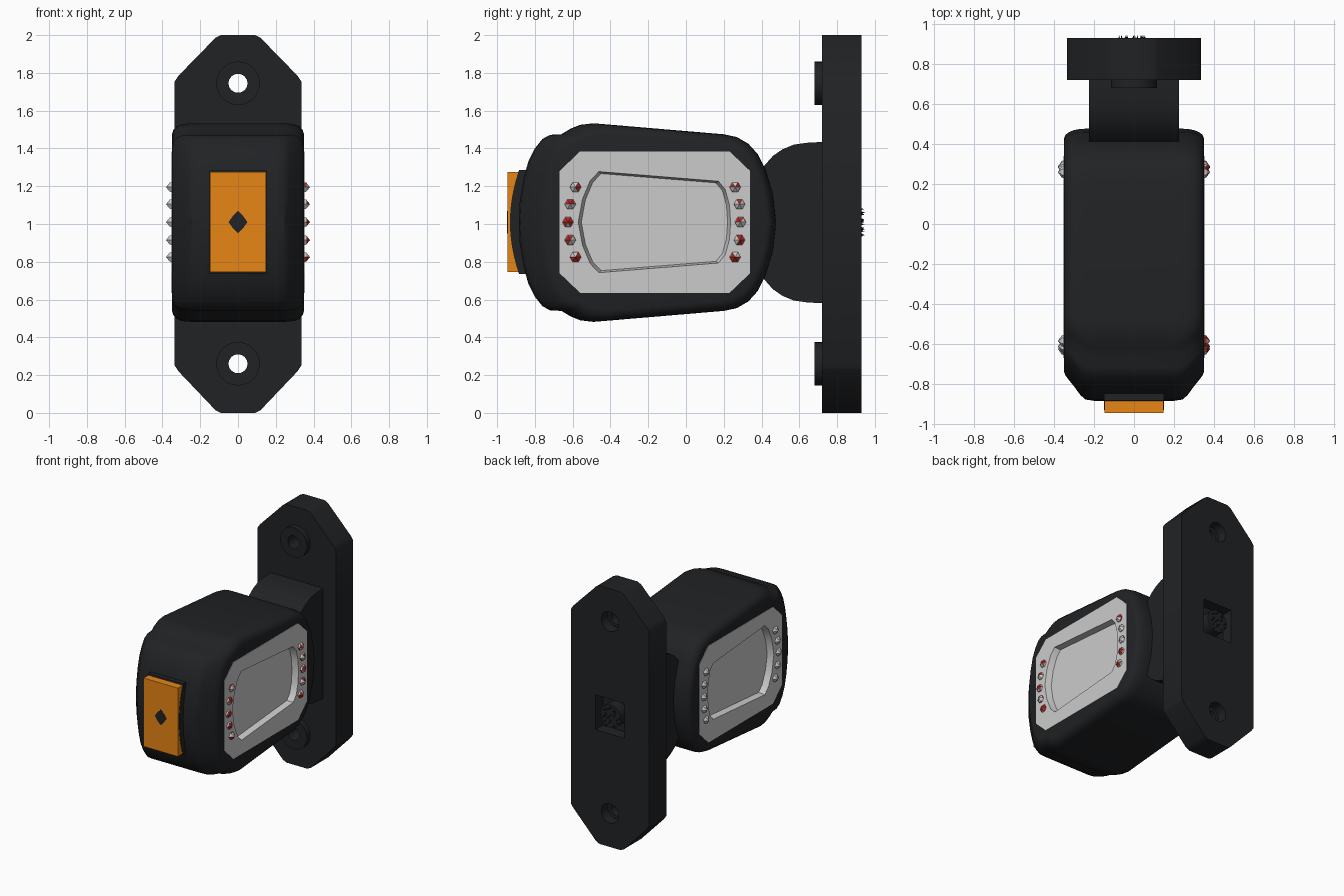
import bpy, bmesh, math, random
from mathutils import Vector

if "Cube" in bpy.data.objects:
    bpy.data.objects.remove(bpy.data.objects["Cube"])

random.seed(3)


def material(name, rgb):
    m = bpy.data.materials.new(name)
    m.diffuse_color = (*rgb, 1)
    m.use_nodes = True
    m.node_tree.nodes["Principled BSDF"].inputs["Base Color"].default_value = m.diffuse_color
    return m


BLACK = material("black_plastic", (0.015, 0.016, 0.018))
ORANGE = material("amber_lens", (0.8, 0.24, 0.008))
RED = material("red_lens", (0.45, 0.02, 0.015))
WHITE = material("clear_lens", (0.75, 0.75, 0.75))


def finish(bm, name, mats=(), angle=35):
    bmesh.ops.recalc_face_normals(bm, faces=bm.faces)
    me = bpy.data.meshes.new(name)
    bm.to_mesh(me)
    bm.free()
    for m in mats:
        me.materials.append(m)
    ob = bpy.data.objects.new(name, me)
    bpy.context.collection.objects.link(ob)
    smooth(ob, angle)
    return ob


def smooth(ob, angle=35):
    bpy.ops.object.select_all(action='DESELECT')
    ob.select_set(True)
    bpy.context.view_layer.objects.active = ob
    bpy.ops.object.shade_smooth_by_angle(angle=math.radians(angle))


def loft(bm, rings):
    """Skin equal-length rings of points and cap both ends."""
    vs = [[bm.verts.new(p) for p in r] for r in rings]
    n = len(vs[0])
    for a, b in zip(vs, vs[1:]):
        for i in range(n):
            bm.faces.new((a[i], a[(i + 1) % n], b[(i + 1) % n], b[i]))
    bm.faces.new(vs[0])
    bm.faces.new(vs[-1])


def prism(name, pts, axis, a, b, mats=(), bevel=0, pick=lambda v: True, grow=1.0):
    """Extrude a profile along x (points are y,z) or y (points are x,z)."""
    cx = sum(p[0] for p in pts) / len(pts)
    cz = sum(p[1] for p in pts) / len(pts)
    rings = []
    for d, k in ((a, 1.0), (b, grow)):
        q = [(cx + (u - cx) * k, cz + (v - cz) * k) for u, v in pts]
        rings.append([(d, u, v) if axis == 'x' else (u, d, v) for u, v in q])
    bm = bmesh.new()
    loft(bm, rings)
    if bevel:
        edges = [e for e in bm.edges if all(pick(v.co) for v in e.verts)
                 and (len(e.link_faces) == 2 and e.calc_face_angle() > 0.6)]
        bmesh.ops.bevel(bm, geom=edges, offset=bevel, segments=3, profile=0.5, affect='EDGES')
    return finish(bm, name, mats)


def circle(cx, cz, r, n=32):
    return [(cx + r * math.cos(2 * math.pi * i / n), cz + r * math.sin(2 * math.pi * i / n))
            for i in range(n)]


def rect(w, z0, z1):
    return [(-w, z0), (w, z0), (w, z1), (-w, z1)]


def cut(ob, cutters):
    for c in cutters:
        c.hide_render = True
        bpy.context.view_layer.objects.active = ob
        m = ob.modifiers.new("cut", 'BOOLEAN')
        m.operation, m.solver, m.object = 'DIFFERENCE', 'EXACT', c
        # keep the edge-smoothing modifier (if any) after the cut
        bpy.ops.object.modifier_move_to_index(modifier=m.name, index=0)
        bpy.ops.object.modifier_apply(modifier=m.name)
        bpy.data.objects.remove(c, do_unlink=True)
    smooth(ob)


# Mounting plate with screw holes, counterbores and cable recess
half = [(0.335, 0.25), (0.335, 1.755), (0.315, 1.785), (0.12, 1.985), (0.09, 2.0)]
outline = [(0.09, 0.0), (0.12, 0.015), (0.315, 0.22)] + half
outline += [(-x, z) for x, z in reversed(outline)]
plate = prism("mounting_plate", outline, 'y', 0.72, 0.93, [BLACK], 0.025, lambda v: v.y < 0.8)
cutters = [prism("recess_cutter", rect(0.125, 0.875, 1.145), 'y', 0.84, 1.0)]
for z in (0.26, 1.745):
    cutters.append(prism("hole_cutter", circle(0, z, 0.05), 'y', 0.6, 1.0))
    cutters.append(prism("bore_cutter", circle(0, z, 0.075), 'y', 0.85, 1.0))
cut(plate, cutters)

# Raised screw bosses
for z in (0.26, 1.745):
    boss = prism("screw_boss", circle(0, z, 0.115), 'y', 0.68, 0.73, [BLACK])
    cut(boss, [prism("hole_cutter", circle(0, z, 0.05), 'y', 0.6, 1.0)])

# Cable stub with fine wire strands in the rear recess
prism("cable_stub", circle(0, 1.01, 0.088), 'y', 0.83, 0.925, [BLACK])
bm = bmesh.new()
for i in range(20):
    r, t = 0.08 * math.sqrt(random.random()), i * 2.4
    x, z = r * math.cos(t), 1.01 + r * math.sin(t)
    base = [bm.verts.new((px, 0.92, pz)) for px, pz in circle(x, z, 0.007, 5)]
    tip = bm.verts.new((x, 0.945, z))
    for j in range(5):
        bm.faces.new((base[j], base[(j + 1) % 5], tip))
finish(bm, "wire_strands", [BLACK])

# Neck between plate and lamp housing
top = [(0.36, 1.24), (0.42, 1.315), (0.46, 1.36), (0.51, 1.395), (0.57, 1.42), (0.64, 1.43), (0.73, 1.435)]
neck = top + [(y, 2.02 - z - 0.005) for y, z in reversed(top)]
prism("neck", neck, 'x', -0.226, 0.226, [BLACK], 0.03, lambda v: abs(v.x) > 0.2 and v.y < 0.72)

# Lamp housing: side profile lofted across x with rounded, tapering flanks
upper = [(-0.885, 1.01), (-0.88, 1.12), (-0.86, 1.24), (-0.835, 1.33), (-0.80, 1.40), (-0.76, 1.45),
         (-0.72, 1.472), (-0.66, 1.475), (-0.61, 1.505), (-0.56, 1.525), (-0.49, 1.533), (0.2, 1.475),
         (0.27, 1.46), (0.33, 1.425), (0.38, 1.37), (0.42, 1.29), (0.46, 1.16), (0.477, 1.01)]
profile = upper + [(y, 2.015 - z) for y, z in reversed(upper[1:-1])]
# |x|, front scale, back scale, height scale
layers = [(0.20, 1, 1, 1), (0.245, 0.99, 1, 1), (0.27, 0.955, 0.998, 0.998), (0.30, 0.895, 0.99, 0.99),
          (0.325, 0.85, 0.975, 0.97), (0.343, 0.815, 0.955, 0.93), (0.35, 0.79, 0.93, 0.885)]
rings = []
for sx, ls in ((-1, layers[::-1]), (1, layers)):
    for x, f, b, h in ls:
        rings.append([(sx * x, -0.2 + (y + 0.2) * (f if y < -0.2 else b), 1.008 + (z - 1.008) * h)
                      for y, z in profile])
bm = bmesh.new()
loft(bm, rings)
housing = finish(bm, "lamp_housing", [BLACK])

# Side bezels, recessed side lenses and faceted LEDs on both flanks
bezel_pts = [(-0.67, 0.74), (-0.56, 0.635), (0.23, 0.635), (0.34, 0.74),
             (0.34, 1.28), (0.23, 1.385), (-0.56, 1.385), (-0.67, 1.28)]
lens_top = [(0.228, 1.01), (0.222, 1.1), (0.2, 1.18), (0.165, 1.222), (-0.455, 1.272),
            (-0.5, 1.225), (-0.54, 1.13), (-0.562, 1.01)]
lens_pts = lens_top + [(y, 2.02 - z) for y, z in reversed(lens_top[1:-1])]
leds = [(y + dy, 1.01 + dz) for y, d in ((-0.625, 1), (0.288, -1))
        for dy, dz in ((0.04 * d if d > 0 else -0.028, 0.185), (0.012 * d if d > 0 else -0.005, 0.095),
                       (0, 0), (0.012 * d if d > 0 else -0.005, -0.095),
                       (0.04 * d if d > 0 else -0.028, -0.185))]
for s, side in ((1, "right"), (-1, "left")):
    cut(housing, [prism("pocket_cutter", lens_pts, 'x', s * 0.30, s * 0.4, grow=1.06)])
    bezel = prism(side + "_bezel", bezel_pts, 'x', s * 0.335, s * 0.353)
    cut(bezel, [prism("lens_cutter", lens_pts, 'x', s * 0.30, s * 0.4, grow=1.04)])
    # tray wall and floor of the recessed lens
    bm = bmesh.new()
    prev = None
    for x, k in ((0.352, 1.02), (0.308, 0.98)):
        ring = [bm.verts.new((s * x, -0.167 + (y + 0.167) * k, 1.01 + (z - 1.01) * k)) for y, z in lens_pts]
        if prev:
            for i in range(len(ring)):
                j = (i + 1) % len(ring)
                bm.faces.new((prev[i], prev[j], ring[j], ring[i]))
        prev = ring
    floor = bm.faces.new(prev)
    tray = finish(bm, side + "_lens_tray")
    if tray.data.polygons[-1].normal.x * s < 0:
        tray.data.flip_normals()
    # LEDs: six-sided domes
    bm = bmesh.new()
    for y, z in leds:
        rows = [[bm.verts.new((s * x, u, v)) for u, v in circle(y, z, r, 6)]
                for x, r in ((0.35, 0.031), (0.362, 0.027))]
        tip = bm.verts.new((s * 0.381, y, z))
        for i in range(6):
            j = (i + 1) % 6
            for f in (bm.faces.new((rows[0][i], rows[0][j], rows[1][j], rows[1][i])),
                      bm.faces.new((rows[1][i], rows[1][j], tip))):
                f.material_index = random.randint(0, 1)
    finish(bm, side + "_leds", [RED if s > 0 else WHITE, WHITE], 5)

# Front gasket with a bowed face, amber front lens, central stud
arc = [(-0.932 + 0.048 * (t / 6) ** 2, 1.01 + 0.275 * t / 6) for t in range(-6, 7)]
prism("front_gasket", arc + [(-0.82, 1.285), (-0.82, 0.735)], 'x', -0.15, 0.15, [BLACK])
prism("front_lens", rect(0.147, 0.745, 1.275), 'y', -0.945, -0.885, [ORANGE], 0.012, lambda v: v.y < -0.9)
stud = [(0, 0.95), (0.025, 0.975), (0.05, 1.01), (0.025, 1.045), (0, 1.07),
        (-0.025, 1.045), (-0.05, 1.01), (-0.025, 0.975)]
prism("centre_stud", stud, 'y', -0.947, -0.93, [BLACK])
